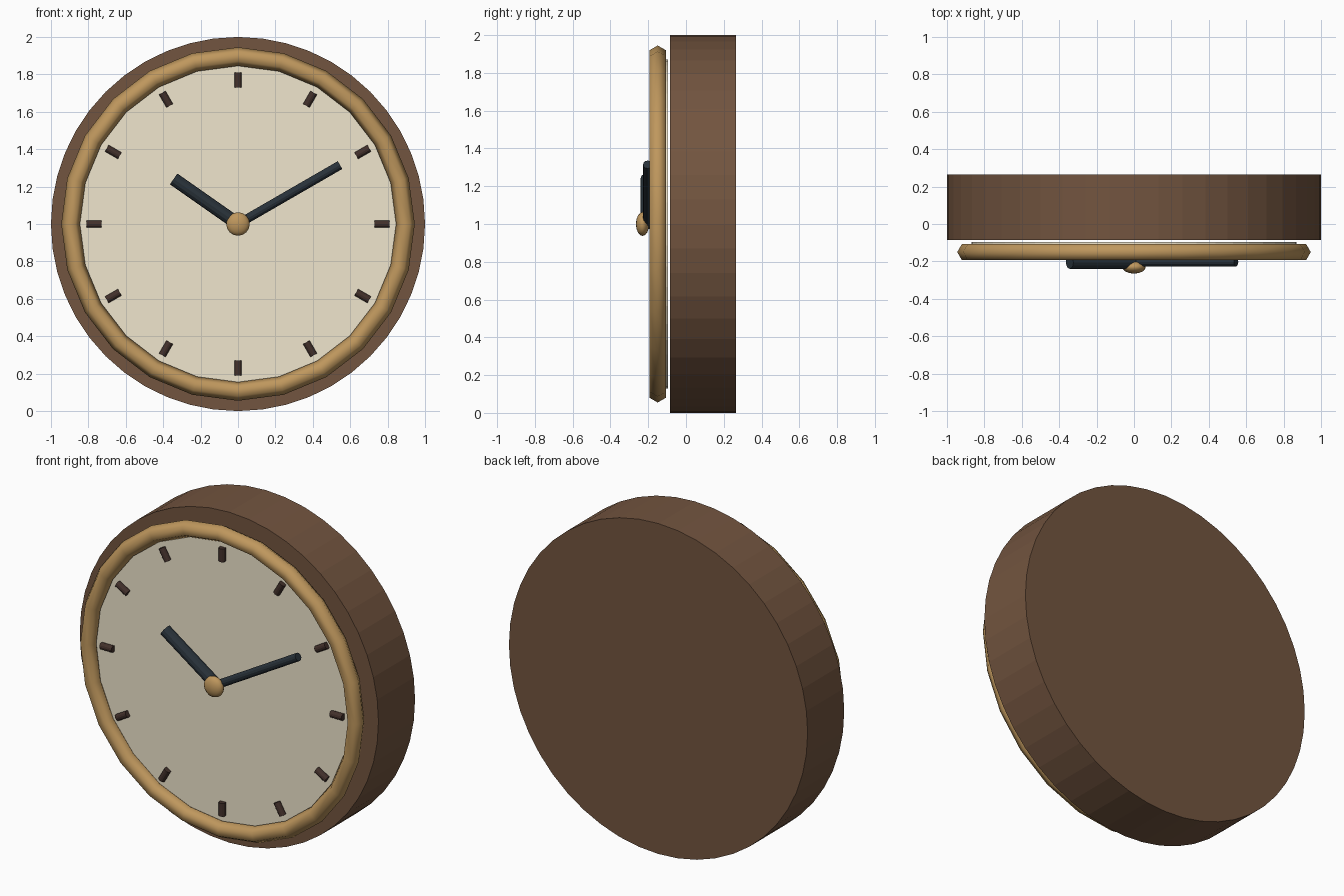
import bpy
from math import radians, sin, cos, pi

if "Cube" in bpy.data.objects:
    bpy.data.objects.remove(bpy.data.objects["Cube"])

CENTRE_Z = 1.0


def material(name, rgb):
    m = bpy.data.materials.new(name)
    m.diffuse_color = (*rgb, 1)
    m.use_nodes = True
    m.node_tree.nodes["Principled BSDF"].inputs["Base Color"].default_value = m.diffuse_color
    return m


WOOD = material("wood", (0.17, 0.09, 0.05))
CREAM = material("cream", (0.87, 0.79, 0.61))
BRASS = material("brass", (0.52, 0.31, 0.11))
DARK = material("dark_steel", (0.022, 0.032, 0.042))
MARK = material("dark_wood", (0.055, 0.03, 0.024))


def finish(name, mat, smooth=False):
    ob = bpy.context.object
    ob.name = name
    ob.data.materials.append(mat)
    if smooth:
        bpy.ops.object.shade_smooth_by_angle(angle=radians(62))
    return ob


def disc(name, radius, y0, y1, sides, mat):
    # Cylinder lying along y
    bpy.ops.mesh.primitive_cylinder_add(
        vertices=sides, radius=radius, depth=y1 - y0,
        location=(0, (y0 + y1) / 2, CENTRE_Z), rotation=(pi / 2, 0, 0))
    return finish(name, mat)


def spoke(name, clock_deg, r0, r1, radius, y, sides, mat):
    # Rod pointing outwards at a clockwise angle from twelve o'clock
    a = radians(clock_deg)
    mid = (r0 + r1) / 2
    bpy.ops.mesh.primitive_cylinder_add(
        vertices=sides, radius=radius, depth=r1 - r0,
        location=(mid * sin(a), y, CENTRE_Z + mid * cos(a)),
        rotation=(0, a, 0))
    return finish(name, mat)


# Case and dial
disc("case", 1.0, -0.085, 0.265, 48, WOOD)
disc("dial", 0.87, -0.14, -0.095, 48, CREAM)

# Bezel ring
bpy.ops.mesh.primitive_torus_add(
    major_segments=24, minor_segments=6, major_radius=0.895, minor_radius=0.05,
    location=(0, -0.15, CENTRE_Z), rotation=(pi / 2, 0, 0))
finish("bezel", BRASS, True)

# Hour marks
for i in range(12):
    spoke(f"hour_mark_{i}", i * 30, 0.73, 0.81, 0.02, -0.15, 12, MARK)

# Hands
spoke("hour_hand", 305, 0, 0.42, 0.035, -0.205, 12, DARK)
spoke("minute_hand", 60, 0, 0.63, 0.024, -0.203, 12, DARK)

# Centre cap
bpy.ops.mesh.primitive_uv_sphere_add(
    segments=16, ring_count=8, radius=1, location=(0, -0.23, CENTRE_Z),
    rotation=(pi / 2, 0, 0))
cap = finish("centre_cap", BRASS, True)
cap.scale = (0.063, 0.063, 0.035)
